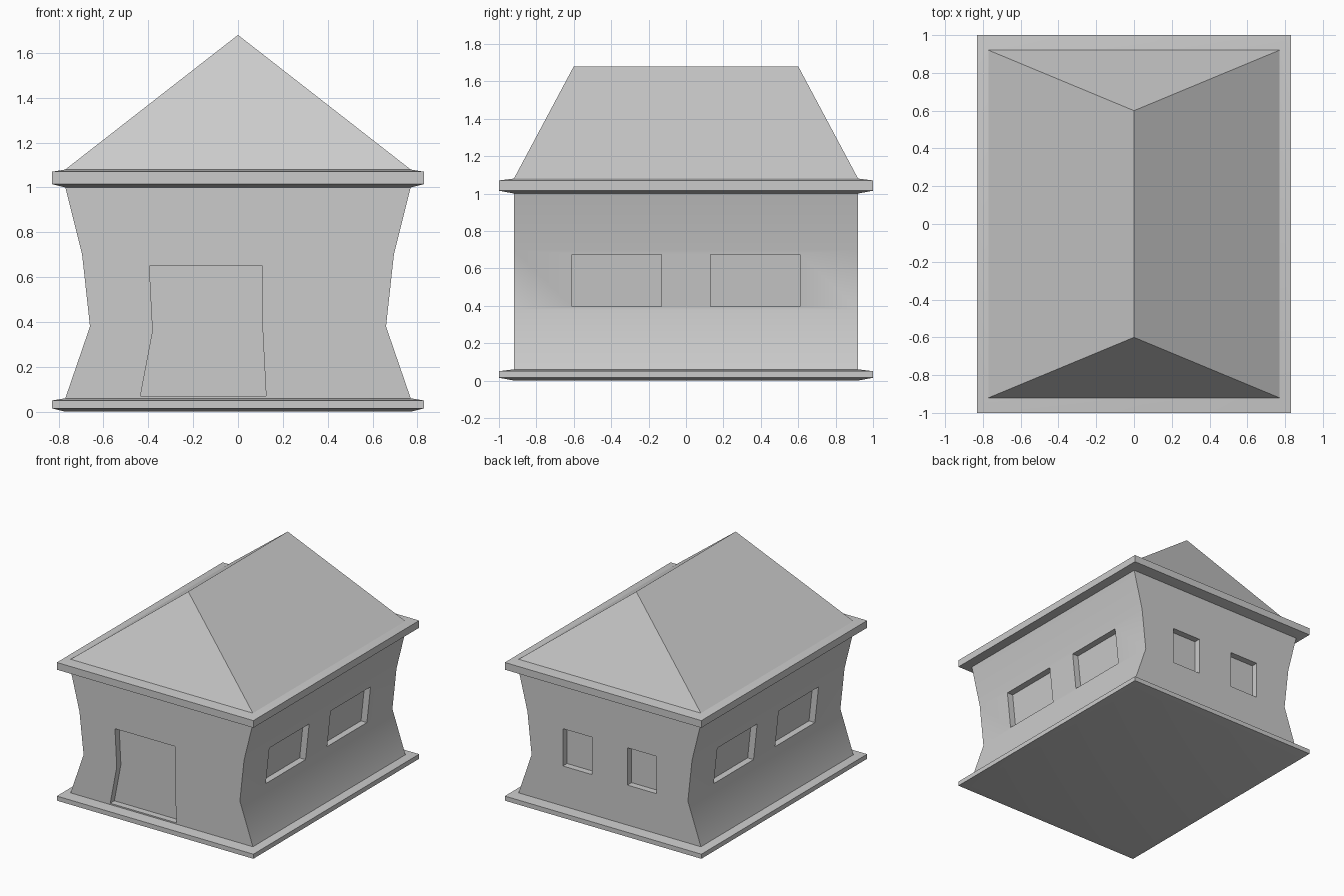
import bpy, bmesh
from math import radians
from mathutils import Vector

if "Cube" in bpy.data.objects:
    bpy.data.objects.remove(bpy.data.objects["Cube"])

WX, WY = 0.77, 0.92      # wall half width / depth
EX, EY = 0.83, 1.0       # slab half width / depth
DEPTH = 0.05             # recess depth of door and windows


def finish(bm, name):
    bmesh.ops.recalc_face_normals(bm, faces=bm.faces)
    mesh = bpy.data.meshes.new(name)
    bm.to_mesh(mesh)
    bm.free()
    obj = bpy.data.objects.new(name, mesh)
    bpy.context.collection.objects.link(obj)
    return obj


def activate(obj):
    bpy.ops.object.select_all(action='DESELECT')
    obj.select_set(True)
    bpy.context.view_layer.objects.active = obj


def loft(name, rings, bottom=False, top=False):
    """Stack rectangular rings of (half x, half y, z); caps are optional."""
    bm = bmesh.new()
    loops = [[bm.verts.new((sx * x, sy * y, z))
              for sx, sy in ((-1, -1), (1, -1), (1, 1), (-1, 1))]
             for x, y, z in rings]
    for a, b in zip(loops, loops[1:]):
        for i in range(4):
            j = (i + 1) % 4
            bm.faces.new((a[i], a[j], b[j], b[i]))
    if bottom:
        bm.faces.new(loops[0][::-1])
    if top:
        bm.faces.new(loops[-1])
    bmesh.ops.remove_doubles(bm, verts=bm.verts, dist=1e-4)
    return finish(bm, name)


def prism(bm, outline, offset):
    """Closed prism: a 3D outline swept along an offset."""
    a = [bm.verts.new(p) for p in outline]
    b = [bm.verts.new(Vector(p) + Vector(offset)) for p in outline]
    bm.faces.new(a)
    bm.faces.new(b)
    for i in range(len(a)):
        j = (i + 1) % len(a)
        bm.faces.new((a[i], a[j], b[j], b[i]))


# Slabs below and above the walls
foundation = loft("foundation", [(WX, WY, 0), (EX, EY, 0.015),
                                 (EX, EY, 0.05), (WX, WY, 0.06)], bottom=True)
eaves = loft("eaves", [(WX, WY, 1.0), (EX, EY, 1.015),
                       (EX, EY, 1.07), (WX, WY, 1.08)])

# Hipped roof
roof = loft("roof", [(WX, WY, 1.08), (0, 0.6, 1.68)])

# Pinched walls
walls = loft("walls", [(WX, WY, 0.06), (0.66, WY, 0.38),
                       (0.695, WY, 0.70), (WX, WY, 1.0)], bottom=True, top=True)

# Door and window recesses
bm = bmesh.new()
door = [(-0.435, 0.07), (0.125, 0.07), (0.11, 0.36),
        (0.11, 0.65), (-0.395, 0.65), (-0.38, 0.36)]
prism(bm, [(x, -1.1, z) for x, z in door], (0, 1.1 - WY + DEPTH, 0))
side = [(1, 0.395), (1, 0.675), (0.692 - DEPTH, 0.675), (0.662 - DEPTH, 0.395)]
for s in (-1, 1):
    # back window
    back = [(0.15, 0.365), (0.395, 0.365), (0.395, 0.65), (0.15, 0.65)]
    prism(bm, [(s * x, 1.1, z) for x, z in back], (0, WY - DEPTH - 1.1, 0))
    # two windows on this side
    for y in (-0.61, 0.13):
        prism(bm, [(s * x, y, z) for x, z in side], (0, 0.48, 0))
cutter = finish(bm, "recess_cutter")
cutter.hide_render = True

mod = walls.modifiers.new("recesses", 'BOOLEAN')
mod.operation = 'DIFFERENCE'
mod.solver = 'EXACT'
mod.object = cutter
activate(walls)
bpy.ops.object.modifier_apply(modifier=mod.name)
bpy.data.objects.remove(cutter)

# Open the walls where they meet the slabs
bm = bmesh.new()
bm.from_mesh(walls.data)
hidden = [f for f in bm.faces if abs(f.normal.z) > 0.9
          and not 0.065 < f.calc_center_median().z < 0.99]
bmesh.ops.delete(bm, geom=hidden, context='FACES')
bm.to_mesh(walls.data)
bm.free()

# Soft shading on the curved walls, hard edges elsewhere
for obj in (foundation, eaves, roof, walls):
    activate(obj)
    bpy.ops.object.shade_smooth_by_angle(angle=radians(30))
